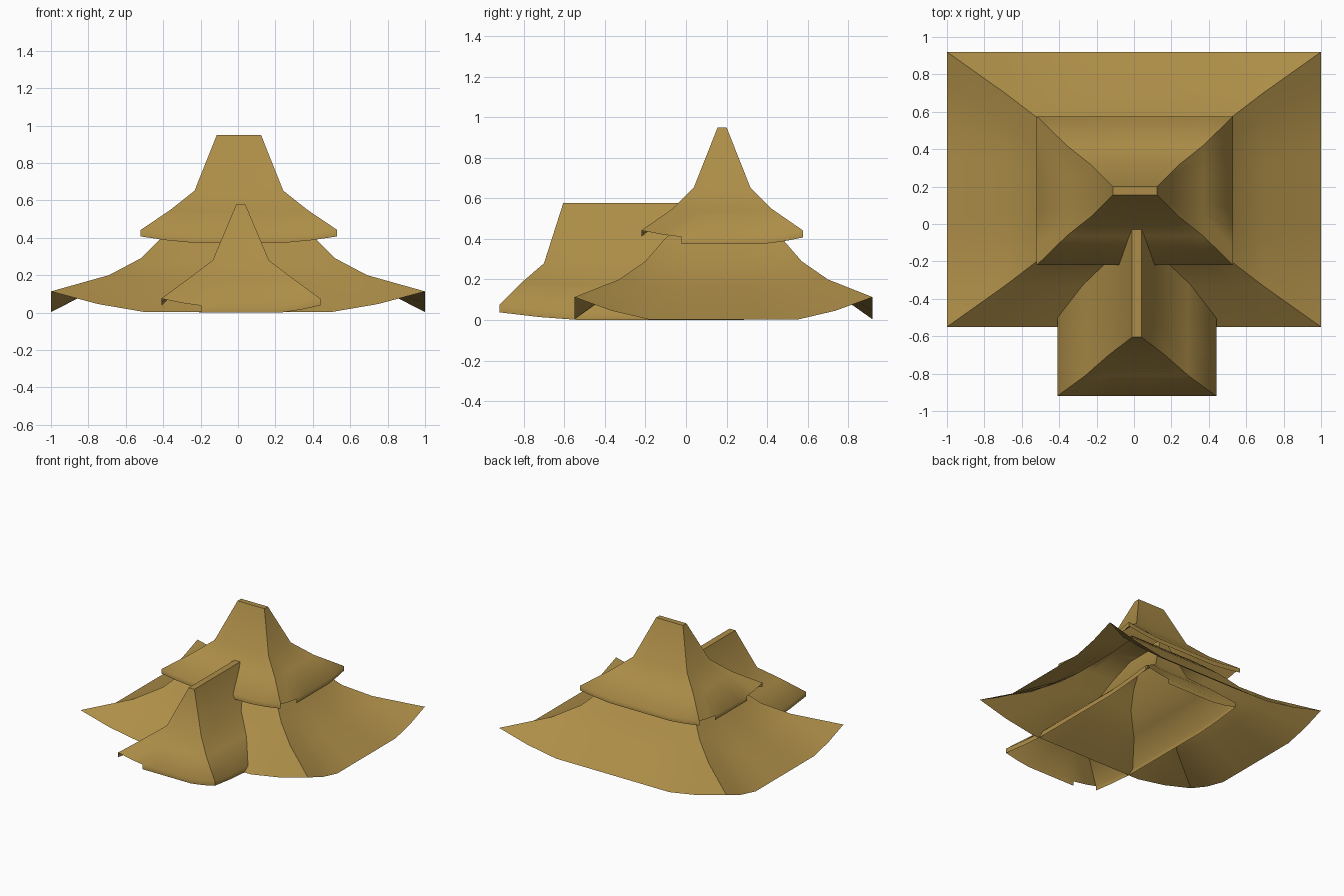
import bpy, bmesh, math

if "Cube" in bpy.data.objects:
    bpy.data.objects.remove(bpy.data.objects["Cube"])

# One flat colour for every roof
ochre = bpy.data.materials.new("ochre_roof")
ochre.diffuse_color = (0.42, 0.27, 0.065, 1)
ochre.use_nodes = True
ochre.node_tree.nodes["Principled BSDF"].inputs["Base Color"].default_value = ochre.diffuse_color

STEPS = [-1, -0.75, -0.5, -0.25, 0, 0.25, 0.5, 0.75]   # points along one side


def corner_lift(t):
    """Eaves stay level in the middle half and sweep up to the corners."""
    t = abs(t)
    if t <= 0.5:
        return 0.0
    return (t - 0.5) * 1.56 if t <= 0.75 else 0.39 + (t - 0.75) * 2.44


def side_point(side, t):
    """Unit rectangle outline: side 0 front, 1 right, 2 back, 3 left."""
    return [(t, -1), (1, t), (-t, 1), (-1, -t)][side]


def roof(name, cx, cy, rings, fascia=0.0, gaps=()):
    """Hipped open shell. rings: (half x, half y, mid height, corner lift)."""
    bm = bmesh.new()
    n = 4 * len(STEPS)
    loops = []
    if fascia:
        hx, hy, z, lift = rings[0]
        rings = [(hx, hy, z - fascia, lift)] + list(rings)
    for hx, hy, z, lift in rings:
        loop = []
        for side in range(4):
            for t in STEPS:
                u, v = side_point(side, t)
                loop.append(bm.verts.new((cx + u * hx, cy + v * hy,
                                          z + lift * corner_lift(t))))
        loops.append(loop)
    for k in range(len(loops) - 1):
        for i in range(n):
            # missing pieces of the eave band
            if fascia and k == 0 and i in gaps:
                continue
            j = (i + 1) % n
            bm.faces.new((loops[k][i], loops[k][j], loops[k + 1][j], loops[k + 1][i]))
    bm.faces.new(loops[-1])
    mesh = bpy.data.meshes.new(name)
    bm.to_mesh(mesh)
    bm.free()
    mesh.materials.append(ochre)
    ob = bpy.data.objects.new(name, mesh)
    bpy.context.collection.objects.link(ob)
    bpy.context.view_layer.objects.active = ob
    ob.select_set(True)
    bpy.ops.object.shade_smooth_by_angle(angle=math.radians(55))
    ob.select_set(False)
    return ob


# Wide lower roof
roof("lower_roof", 0, 0.185, [
    (1.0, 0.735, 0.003, 0.11),
    (0.69, 0.515, 0.16, 0.04),
    (0.52, 0.385, 0.275, 0.015),
    (0.41, 0.29, 0.40, 0.0),
    (0.30, 0.15, 0.52, 0.0)])

# Upper roof with a narrow ridge and a vertical eave band
roof("upper_roof", 0.005, 0.178, [
    (0.525, 0.398, 0.41, 0.032),
    (0.365, 0.242, 0.54, 0.01),
    (0.237, 0.14, 0.652, 0.0),
    (0.118, 0.022, 0.95, 0.0)],
    fascia=0.035, gaps=(8, 9, 16 + 8, 16 + 9, 30, 31))

# Long porch roof running through the lower roof to the front
roof("porch_roof", 0.015, -0.13, [
    (0.425, 0.79, 0.037, 0.038),
    (0.275, 0.68, 0.175, 0.01),
    (0.15, 0.57, 0.28, 0.0),
    (0.025, 0.475, 0.577, 0.0)],
    fascia=0.037, gaps=(0, 1, 16, 17))
